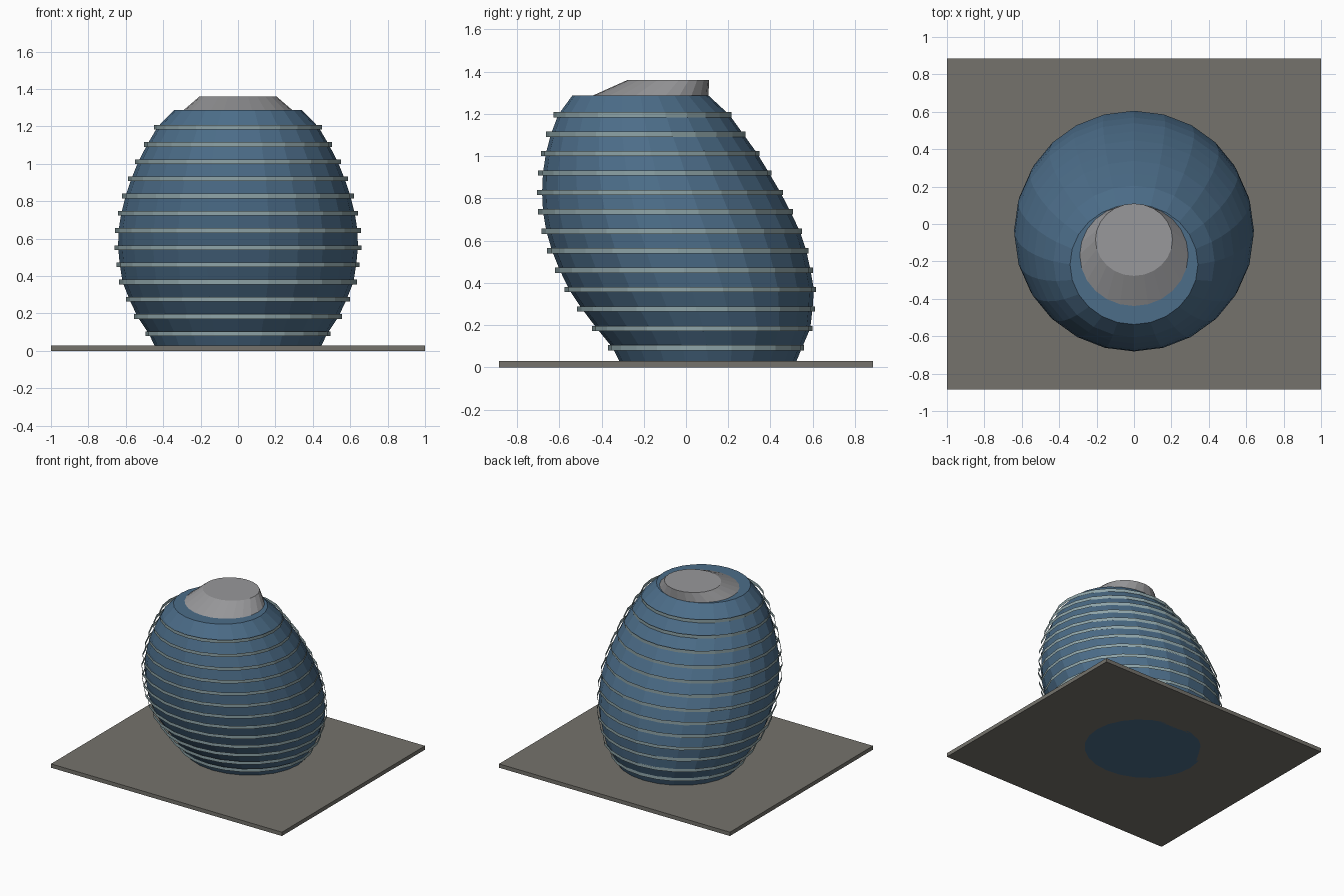
import bpy, bmesh, math

if "Cube" in bpy.data.objects:
    bpy.data.objects.remove(bpy.data.objects["Cube"])

SIDES = 24
STEP = 0.092           # floor height
RATIO = 0.939          # depth / width of each elliptical floor


def material(name, rgb):
    m = bpy.data.materials.new(name)
    m.diffuse_color = (*rgb, 1)
    m.use_nodes = True
    m.node_tree.nodes["Principled BSDF"].inputs["Base Color"].default_value = m.diffuse_color
    return m


def finish(name, bm, mat=None):
    me = bpy.data.meshes.new(name)
    bm.to_mesh(me)
    bm.free()
    ob = bpy.data.objects.new(name, me)
    bpy.context.collection.objects.link(ob)
    if mat:
        me.materials.append(mat)
    return ob


def loft(name, sections, mat=None, caps=True):
    """Join ellipses given as (z, half width, centre y), bottom to top."""
    bm = bmesh.new()
    loops = []
    for z, r, cy in sections:
        loops.append([bm.verts.new((r * math.cos(a), cy + RATIO * r * math.sin(a), z))
                      for a in (math.tau * i / SIDES for i in range(SIDES))])
    for lo, hi in zip(loops, loops[1:]):
        for i in range(SIDES):
            j = (i + 1) % SIDES
            bm.faces.new((lo[i], lo[j], hi[j], hi[i]))
    if caps:
        bm.faces.new(loops[0][::-1])
        bm.faces.new(loops[-1])
    return finish(name, bm, mat)


glass = material("blue_glass", (0.072, 0.153, 0.25))
trim = material("pale_trim", (0.27, 0.37, 0.39))
stone = material("stone", (0.178, 0.171, 0.15))
metal = material("roof_grey", (0.315, 0.315, 0.325))

# Half width and centre y of the sunshade band at each floor
radii = [0.495, 0.556, 0.599, 0.635, 0.650, 0.659, 0.657,
         0.642, 0.619, 0.588, 0.551, 0.503, 0.449]
lean = [0.095, 0.077, 0.0475, 0.020, -0.010, -0.0385, -0.067,
        -0.097, -0.123, -0.148, -0.169, -0.190, -0.206]
floors = [(STEP * (i + 1), r, c) for i, (r, c) in enumerate(zip(radii, lean))]

# Ground slab
bm = bmesh.new()
bmesh.ops.create_cube(bm, size=1)
for v in bm.verts:
    v.co = (v.co.x * 2, v.co.y * 1.77, (v.co.z + 0.5) * 0.03)
finish("ground_slab", bm, stone)

# Leaning egg-shaped glass body
body = [(0, 0.432, 0.105)]
body += [(z, r - 0.018, c + 0.006) for z, r, c in floors]
body += [(STEP * 14, 0.342, -0.216)]
loft("glass_body", body, glass)

# Thin open bands standing just off the glass
for n, (z, r, c) in enumerate(floors, 1):
    loft(f"floor_band_{n}", [(z - 0.0125, r, c), (z + 0.0125, r, c)], trim, caps=False)

# Slanted roof cap
loft("roof_cap", [(STEP * 14, 0.29, -0.166), (1.36, 0.206, -0.084)], metal)
